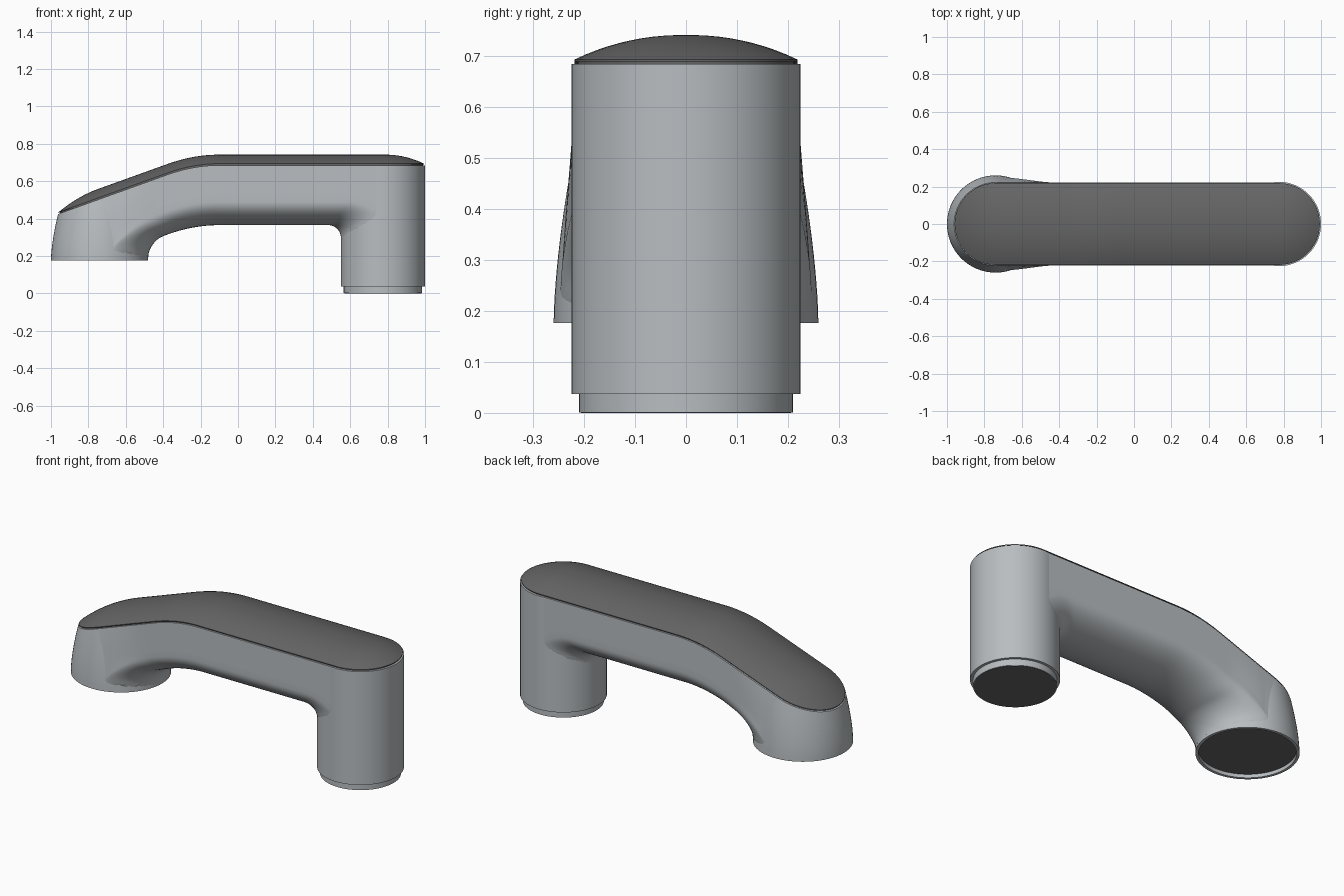
import bpy, bmesh, math

old = bpy.data.objects.get("Cube")
if old:
    bpy.data.objects.remove(old, do_unlink=True)


def material(name, color):
    m = bpy.data.materials.new(name)
    m.use_nodes = True
    m.diffuse_color = color
    m.node_tree.nodes["Principled BSDF"].inputs["Base Color"].default_value = color
    return m


LIGHT = material("light grey", (0.48, 0.51, 0.53, 1))
DARK = material("dark grey", (0.13, 0.13, 0.13, 1))

HEAD_X, HEAD_R = -0.74, 0.26      # flared outlet end
POST_X, POST_R = 0.775, 0.225     # upright end
ARM_W, CROWN = 0.222, 0.052


def loft(name, rings, mat, cap_start=True, cap_end=True):
    """Join equal closed rings of points into a skin."""
    bm = bmesh.new()
    rows = [[bm.verts.new(p) for p in ring] for ring in rings]
    for a, b in zip(rows, rows[1:]):
        for i in range(len(a)):
            j = (i + 1) % len(a)
            bm.faces.new((a[i], a[j], b[j], b[i]))
    if cap_start:
        bm.faces.new(rows[0])
    if cap_end:
        bm.faces.new(rows[-1])
    bmesh.ops.remove_doubles(bm, verts=bm.verts, dist=0.0003)
    bmesh.ops.recalc_face_normals(bm, faces=bm.faces)
    mesh = bpy.data.meshes.new(name)
    bm.to_mesh(mesh)
    bm.free()
    mesh.materials.append(mat)
    ob = bpy.data.objects.new(name, mesh)
    bpy.context.collection.objects.link(ob)
    bpy.ops.object.select_all(action="DESELECT")
    ob.select_set(True)
    bpy.context.view_layer.objects.active = ob
    bpy.ops.object.shade_smooth_by_angle(angle=math.radians(35))
    return ob


def circle(cx, r, z, n=64):
    return [(cx + r * math.cos(math.tau * i / n), r * math.sin(math.tau * i / n), z)
            for i in range(n)]


def top_z(x):
    """Upper edge of the body: a slope eased into a level run."""
    slope, level, k = 0.43 + 0.36 * (x + 0.96), 0.69, 0.05
    h = max(k - abs(slope - level), 0) / k
    return min(slope, level) - h * h * k / 4


def fillet(d, r):
    d = min(max(d, 0), r)
    return r - math.sqrt(r * r - (r - d) ** 2)


# Arm: D-shaped sections whose underside flows into both ends
def arm_section(s):
    xe = HEAD_X + (POST_X - HEAD_X) * s
    f = min(max((-0.42 - xe) / 0.32, 0), 1)
    flare = 0.028 * f * f * (3 - 2 * f)
    under = []
    n = 28
    for i in range(n + 1):
        th = math.pi * (i / n - 0.5)
        y = (ARM_W + flare) * math.sin(th)
        c = max(math.cos(th), 0)
        x0 = HEAD_X + HEAD_R * c
        x1 = POST_X - POST_R * c
        x = x0 + (x1 - x0) * s
        drop = (fillet(math.hypot(x - HEAD_X, y) - HEAD_R, 0.085)
                + fillet(math.hypot(x - POST_X, y) - POST_R, 0.068))
        under.append((x, y, top_z(x) - 0.2 - 0.125 * c - drop))
    side = []
    zt, zb = top_z(xe) - 0.005, under[-1][2]
    for i in range(5):
        t = i / 5
        side.append((xe, ARM_W + flare * t ** 0.8, zt + (zb - zt) * t))
    left = [(x, -y, z) for x, y, z in side]
    return left + under + side[::-1]


stations = [(1 - math.cos(math.pi * i / 72)) / 2 for i in range(73)]
loft("arm", [arm_section(s) for s in stations], LIGHT)


# Outlet head: flared shell cut off along the slope, with a recessed underside
def head_ring(t, n=64):
    ring = []
    r = HEAD_R - (HEAD_R - ARM_W) * t ** 1.6
    for i in range(n):
        a = math.tau * i / n
        zt = top_z(HEAD_X + ARM_W * math.cos(a)) - 0.005
        ring.append((HEAD_X + r * math.cos(a), r * math.sin(a), 0.177 + (zt - 0.177) * t))
    return ring


inner = [circle(HEAD_X, 0.245, 0.2), circle(HEAD_X, 0.245, 0.177)]
loft("outlet_head", inner + [head_ring(i / 12) for i in range(13)], LIGHT, cap_start=False)
loft("outlet_disc", [circle(HEAD_X, 0.246, 0.197), circle(HEAD_X, 0.246, 0.203)], DARK)

# Upright post with its stepped foot
loft("post", [circle(POST_X, POST_R, 0.037), circle(POST_X, POST_R, 0.685)], LIGHT)
loft("foot_ring", [circle(POST_X, 0.21, 0.001), circle(POST_X, 0.21, 0.05)], LIGHT)
loft("foot_disc", [circle(POST_X, 0.206, 0), circle(POST_X, 0.206, 0.006)], DARK)


# Top cover: nested slot outlines rising to a shallow crown
def slot(r, lift, n=24, m=48):
    pts = []
    for cx, start in ((POST_X, -0.5), (HEAD_X, 0.5)):
        for i in range(n + 1):
            a = math.pi * (start + i / n)
            pts.append((cx + r * math.cos(a), r * math.sin(a)))
        sign = 1 if cx == POST_X else -1
        for i in range(1, m):
            pts.append((cx + (HEAD_X + POST_X - 2 * cx) * i / m, sign * r))
    return [(x, y, top_z(x) + lift) for x, y in pts]


COVER_R = 0.219
sphere = (COVER_R ** 2 + CROWN ** 2) / (2 * CROWN)
rings = [slot(0.213, -0.02), slot(0.213, 0), slot(COVER_R, 0)]
for i in range(11):
    r = COVER_R * (1 - i / 10)
    rings.append(slot(r, 0.004 + math.sqrt(sphere ** 2 - r * r) - sphere + CROWN - 0.004 * i / 10))
loft("top_cover", rings, DARK, cap_end=False)
